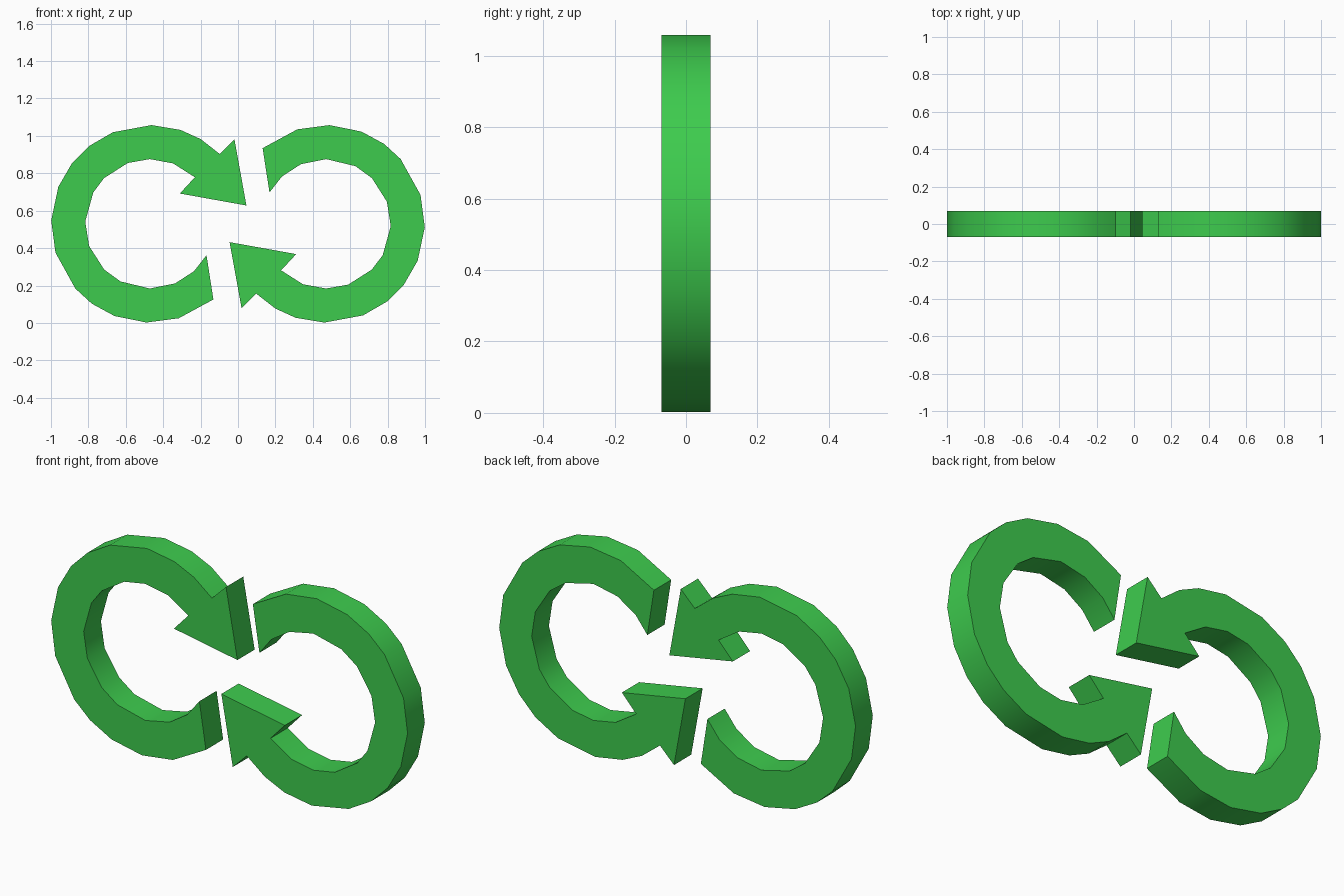
import bpy
import bmesh
from math import cos, sin, radians, pi
from mathutils import Matrix, Vector

if "Cube" in bpy.data.objects:
    bpy.data.objects.remove(bpy.data.objects["Cube"], do_unlink=True)

HALF_DEPTH = 0.069
MIDDLE = Vector((0, 0, 0.53))
RING_CENTRE = Vector((-0.471, 0, 0))

green = bpy.data.materials.new("leaf green")
green.use_nodes = True
colour = (0.047, 0.597, 0.075, 1)
green.diffuse_color = colour
green.node_tree.nodes["Principled BSDF"].inputs["Base Color"].default_value = colour


def arc(radius, angles):
    return [RING_CENTRE + radius * Vector((cos(radians(a)), 0, sin(radians(a))))
            for a in angles]


# Outline of one curved arrow: outer rim, tail end, inner rim, arrowhead
outer = arc(0.528, [45, 59, 72, 89, 112, 128, 142, 158, 178,
                    197, 221, 234, 249, 268, 287, 310])
inner = arc(0.346, [331, 313, 293, 270, 243, 225, 200, 178,
                    151, 135, 110, 90, 69, 46])
head = [Vector((x, 0, z)) for x, z in
        [(-0.311, 0.162), (0.045, 0.098), (-0.019, 0.451)]]
outline = outer + inner + head


def curved_arrow(name, turn):
    """Extrude the outline through the depth, turned about the middle."""
    bm = bmesh.new()
    face = bm.faces.new([bm.verts.new(p - Vector((0, HALF_DEPTH, 0)))
                         for p in outline])
    result = bmesh.ops.extrude_face_region(bm, geom=[face], use_keep_orig=True)
    back = [v for v in result["geom"] if isinstance(v, bmesh.types.BMVert)]
    bmesh.ops.translate(bm, verts=back, vec=(0, 2 * HALF_DEPTH, 0))
    bmesh.ops.recalc_face_normals(bm, faces=bm.faces)
    bm.transform(Matrix.Translation(MIDDLE) @ Matrix.Rotation(turn, 4, "Y"))
    mesh = bpy.data.meshes.new(name)
    bm.to_mesh(mesh)
    bm.free()
    mesh.materials.append(green)
    obj = bpy.data.objects.new(name, mesh)
    bpy.context.collection.objects.link(obj)
    # Smooth rims, crisp arrowhead and front edges
    bpy.ops.object.select_all(action="DESELECT")
    obj.select_set(True)
    bpy.context.view_layer.objects.active = obj
    bpy.ops.object.shade_smooth_by_angle(angle=radians(30))


# Two identical arrows, one turned half a circle
curved_arrow("right_curved_arrow", 0)
curved_arrow("left_curved_arrow", pi)
